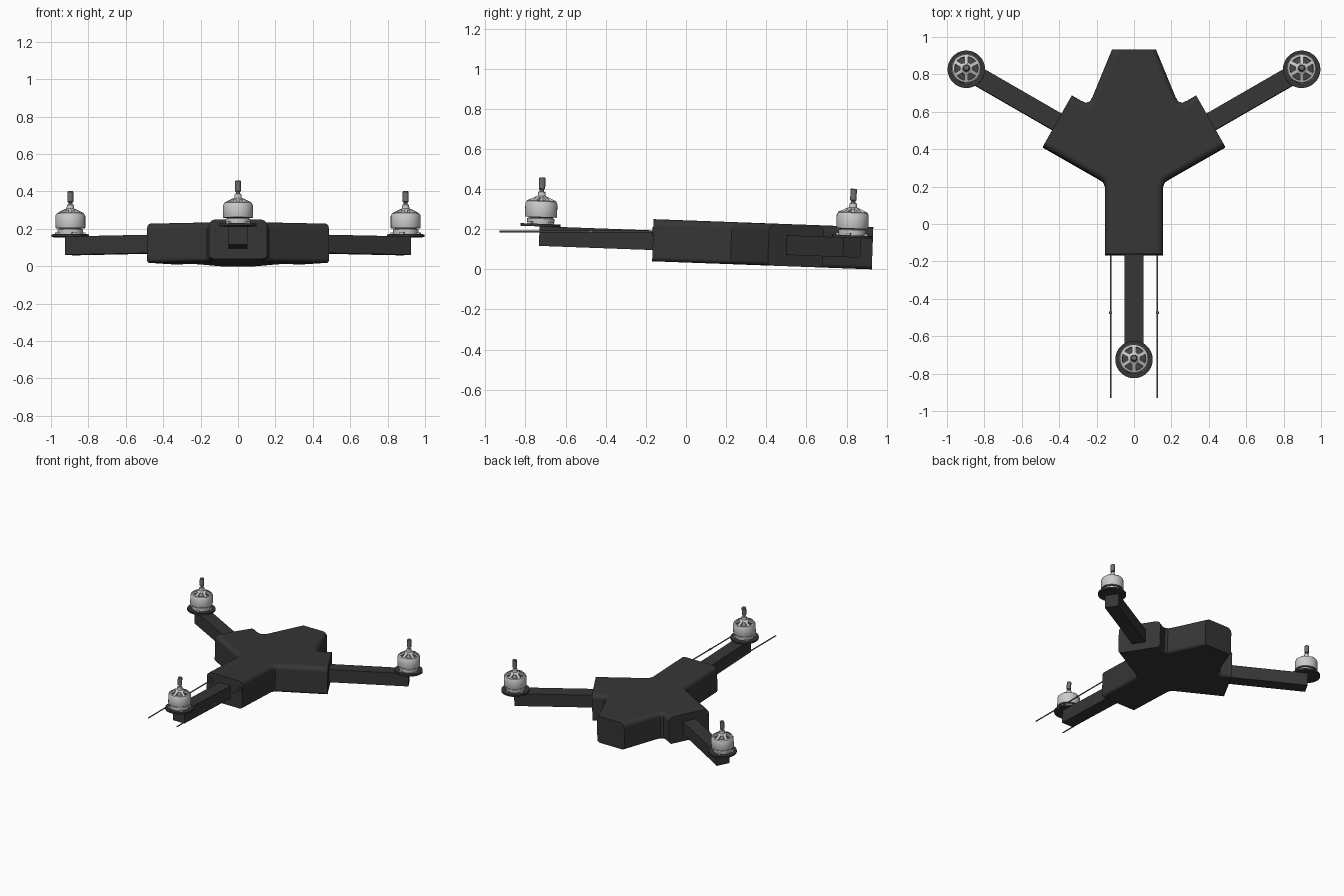
import bpy, bmesh
from math import radians, pi, cos, sin
from mathutils import Matrix, Vector

if "Cube" in bpy.data.objects:
    bpy.data.objects.remove(bpy.data.objects["Cube"])

TILT = Matrix.Rotation(radians(-2.1), 4, 'X')   # whole craft pitches slightly
HUB = Vector((0, 0.303, 0))                      # point where the arms meet
REACH = 1.035                                    # hub to motor axis
Z_ARM = 0.139                                    # mid height of body and arms


def material(name, v):
    m = bpy.data.materials.new(name)
    m.diffuse_color = (v, v, v, 1)
    m.use_nodes = True
    m.node_tree.nodes["Principled BSDF"].inputs["Base Color"].default_value = m.diffuse_color
    return m


BLACK = material("black_shell", 0.036)
DARK = material("dark_windings", 0.06)
SILVER = material("silver_metal", 0.52)
STEEL = material("steel", 0.16)


def finish(name, bm, mat, matrix=Matrix(), angle=35):
    bmesh.ops.recalc_face_normals(bm, faces=bm.faces[:])
    me = bpy.data.meshes.new(name)
    bm.to_mesh(me)
    bm.free()
    me.materials.append(mat)
    me.shade_smooth()
    me.set_sharp_from_angle(angle=radians(angle))
    ob = bpy.data.objects.new(name, me)
    bpy.context.collection.objects.link(ob)
    ob.matrix_world = matrix
    return ob


def box(bm, size, matrix):
    bmesh.ops.create_cube(bm, size=1, matrix=matrix @ Matrix.Diagonal((*size, 1)))


def lathe(bm, profile, seg=32, closed=False):
    rings = []
    for r, z in profile:
        rings.append([bm.verts.new((r * cos(2 * pi * i / seg), r * sin(2 * pi * i / seg), z))
                      for i in range(seg)])
    pairs = list(zip(rings, rings[1:]))
    if closed:
        pairs.append((rings[-1], rings[0]))
    else:
        bm.faces.new(rings[0])
        bm.faces.new(rings[-1])
    for a, b in pairs:
        for i in range(seg):
            j = (i + 1) % seg
            bm.faces.new((a[i], a[j], b[j], b[i]))


# Body shell: mirrored outline, extruded, with the long edges rounded
half = [(0.118, 0.925), (0.222, 0.672), (0.236, 0.648), (0.258, 0.641), (0.285, 0.653),
        (0.332, 0.68), (0.487, 0.406), (0.19, 0.236), (0.165, 0.22), (0.155, 0.195),
        (0.155, -0.17)]
outline = half + [(-x, y) for x, y in reversed(half)]
bm = bmesh.new()
base = bm.faces.new([bm.verts.new((x, y, 0.034)) for x, y in outline])
top = bmesh.ops.extrude_face_region(bm, geom=[base], use_keep_orig=True)
bmesh.ops.translate(bm, vec=(0, 0, 0.21), verts=[v for v in top["geom"] if isinstance(v, bmesh.types.BMVert)])
bmesh.ops.recalc_face_normals(bm, faces=bm.faces[:])


def is_end(e):   # edges bordering the four flat end faces
    m = (e.verts[0].co + e.verts[1].co) / 2
    return abs(m.x) < 0.01 or (abs(abs(m.x) - 0.41) < 0.01 and abs(m.y - 0.543) < 0.01)


for z, width in ((0.244, 0.035), (0.034, 0.022)):
    rim = [e for e in bm.edges if all(abs(v.co.z - z) < 1e-4 for v in e.verts) and not is_end(e)]
    bmesh.ops.bevel(bm, geom=rim, offset=width, segments=5, profile=0.5, affect='EDGES',
                    clamp_overlap=False)
body = finish("body_shell", bm, BLACK, TILT)
wn = body.modifiers.new("even_shading", 'WEIGHTED_NORMAL')
wn.keep_sharp = True

# Three arms, each with a mounting disc and a motor
for label, deg in (("front", -90), ("back_right", 30), ("back_left", 150)):
    spin = Matrix.Translation(HUB) @ Matrix.Rotation(radians(deg), 4, 'Z')
    frame = TILT @ spin

    # Square arm
    bm = bmesh.new()
    box(bm, (REACH - 0.19, 0.1, 0.098), Matrix.Translation(((REACH + 0.2) / 2, 0, Z_ARM)))
    finish(label + "_arm", bm, BLACK, frame)

    # Round mounting disc
    at = frame @ Matrix.Translation((REACH, 0, Z_ARM + 0.048))
    bm = bmesh.new()
    lathe(bm, [(0.1, 0), (0.1, 0.013)], 40)
    finish(label + "_motor_mount", bm, BLACK, at)
    at = at @ Matrix.Translation((0, 0, 0.013))

    # Motor base with bolt feet
    bm = bmesh.new()
    lathe(bm, [(0.066, 0.0), (0.068, 0.012), (0.068, 0.026), (0.06, 0.03)])
    for k in range(4):
        r = Matrix.Rotation(pi / 4 + k * pi / 2, 4, 'Z')
        box(bm, (0.03, 0.022, 0.01), r @ Matrix.Translation((0.066, 0, 0.005)))
    finish(label + "_motor_base", bm, SILVER, at)

    # Dark windings inside the bell
    bm = bmesh.new()
    lathe(bm, [(0.055, 0.028), (0.067, 0.04), (0.067, 0.09), (0.03, 0.096)], 24)
    finish(label + "_motor_windings", bm, DARK, at)

    # Bell: hollow wall, sloping spokes and hub
    bm = bmesh.new()
    lathe(bm, [(0.078, 0.033), (0.08, 0.037), (0.08, 0.1), (0.074, 0.112), (0.064, 0.116),
               (0.062, 0.108), (0.07, 0.1), (0.07, 0.033)], closed=True)
    for k in range(6):
        r = Matrix.Rotation(k * pi / 3, 4, 'Z')
        box(bm, (0.052, 0.019, 0.014), r @ Matrix.Translation((0.048, 0, 0.119))
            @ Matrix.Rotation(radians(25), 4, 'Y'))
    lathe(bm, [(0.034, 0.1), (0.034, 0.128), (0.028, 0.136), (0.02, 0.139), (0.018, 0.158),
               (0.012, 0.162)], 24)
    finish(label + "_motor_bell", bm, SILVER, at)

    # Propeller shaft
    bm = bmesh.new()
    lathe(bm, [(0.011, 0.15), (0.011, 0.172), (0.016, 0.175), (0.016, 0.228), (0.013, 0.232)], 20)
    finish(label + "_motor_shaft", bm, STEEL, at)

# Two aerial rods leaving the front face, with grommets and joint sleeves
for side, s in (("left", -1), ("right", 1)):
    for part, r, y0, y1, mat in (("aerial_rod", 0.0045, -0.93, -0.12, STEEL),
                                 ("aerial_sleeve", 0.0075, -0.482, -0.468, STEEL),
                                 ("aerial_grommet", 0.024, -0.167, -0.15, BLACK)):
        bm = bmesh.new()
        lathe(bm, [(r, 0), (r, y1 - y0)], 16)
        finish(side + "_" + part, bm, mat,
               Matrix.Translation((s * 0.125, y0, 0.188)) @ Matrix.Rotation(-pi / 2, 4, 'X'))
